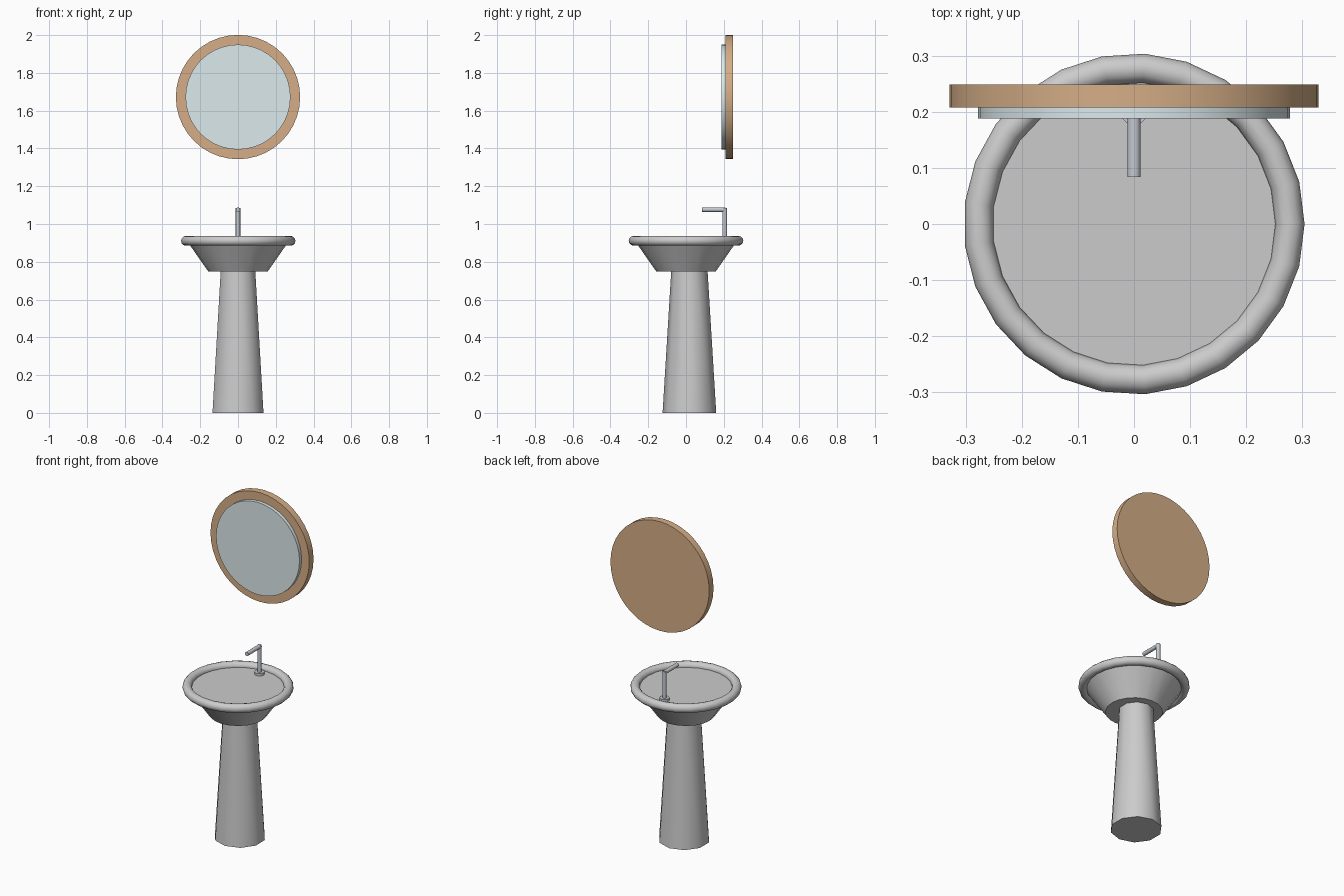
import bpy, math
from mathutils import Vector

if "Cube" in bpy.data.objects:
    bpy.data.objects.remove(bpy.data.objects["Cube"])


def paint(ob, name, rgb):
    mat = bpy.data.materials.new(name)
    mat.diffuse_color = (*rgb, 1)
    mat.use_nodes = True
    mat.node_tree.nodes["Principled BSDF"].inputs["Base Color"].default_value = mat.diffuse_color
    ob.data.materials.append(mat)


def smooth(ob, angle=40):
    bpy.ops.object.shade_smooth_by_angle(angle=math.radians(angle))
    return ob


def tapered(name, start, end, r1, r2, sides):
    """Round or tapered solid running from start to end."""
    a, b = Vector(start), Vector(end)
    d = b - a
    bpy.ops.mesh.primitive_cone_add(
        vertices=sides, radius1=r1, radius2=r2, depth=d.length,
        location=(a + b) / 2,
        rotation=d.to_track_quat('Z', 'Y').to_euler())
    ob = bpy.context.object
    ob.name = name
    return smooth(ob)


# Pedestal and basin
tapered("pedestal", (0, 0.018, 0), (0, 0.018, 0.755), 0.142, 0.096, 10)
tapered("basin", (0, 0, 0.748), (0, 0, 0.91), 0.157, 0.27, 20)

# Rolled rim
bpy.ops.mesh.primitive_torus_add(
    major_segments=25, minor_segments=12,
    major_radius=0.278, minor_radius=0.026, location=(0, 0, 0.911))
bpy.context.object.name = "basin_rim"
smooth(bpy.context.object)

# Tap
tapered("tap_base", (0, 0.205, 0.905), (0, 0.205, 0.925), 0.028, 0.028, 12)
steel = (0.56, 0.59, 0.64)
stem = tapered("tap_stem", (0, 0.205, 0.91), (0, 0.205, 1.085), 0.012, 0.012, 12)
spout = tapered("tap_spout", (0, 0.21, 1.076), (0, 0.084, 1.076), 0.012, 0.012, 12)
for part in (bpy.data.objects["tap_base"], stem, spout):
    paint(part, "steel", steel)

# Round wall mirror
frame = tapered("mirror_frame", (0, 0.249, 1.672), (0, 0.208, 1.672), 0.329, 0.329, 40)
paint(frame, "wood", (0.66, 0.42, 0.24))
glass = tapered("mirror_glass", (0, 0.212, 1.672), (0, 0.188, 1.672), 0.278, 0.278, 40)
paint(glass, "glass", (0.72, 0.82, 0.84))
